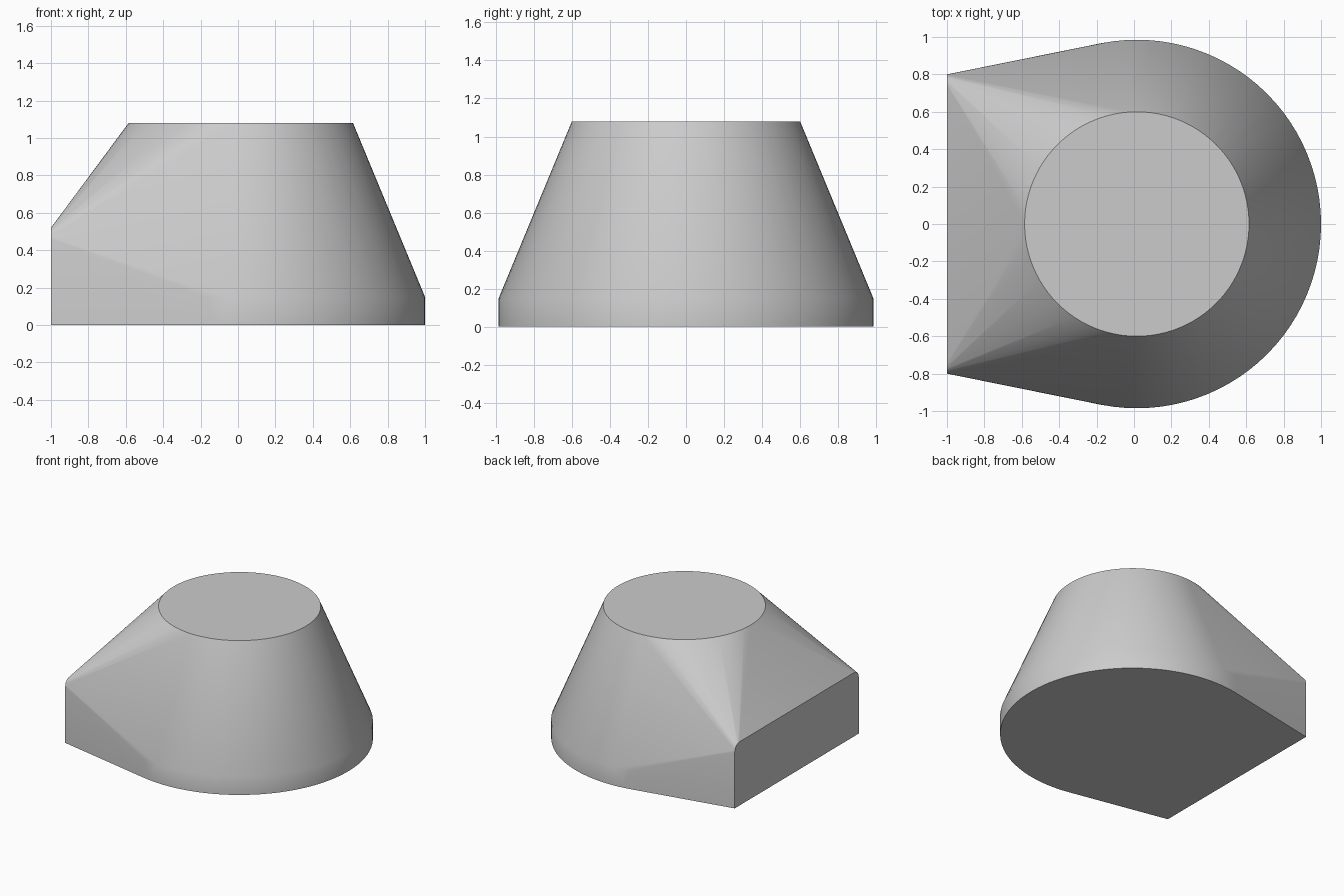
import bpy, bmesh
from math import sin, cos, pi, radians

default = bpy.data.objects.get("Cube")
if default:
    bpy.data.objects.remove(default, do_unlink=True)

CENTRE_X = 0.015
SEGMENTS = 96


def ring(radius, z):
    """Points of a horizontal circle about the dome axis."""
    return [(CENTRE_X + radius * cos(2 * pi * i / SEGMENTS),
             radius * sin(2 * pi * i / SEGMENTS), z) for i in range(SEGMENTS)]


def end_plate(half_width, height, corner, steps=6):
    """Upright end profile with rounded upper corners."""
    points = []
    for side in (-1, 1):
        points.append((-1, side * half_width, 0))
        for i in range(steps + 1):
            a = pi / 2 * i / steps
            points.append((-1, side * (half_width - corner + corner * cos(a)),
                           height - corner + corner * sin(a)))
    return points


# Body: round rim, round top and flat end joined by one taut skin
bm = bmesh.new()
outline = ring(0.985, 0) + ring(0.985, 0.15) + ring(0.6, 1.08)
for p in outline + end_plate(0.8, 0.52, 0.06):
    bm.verts.new(p)
hull = bmesh.ops.convex_hull(bm, input=bm.verts[:])
loose = {g for g in hull["geom_interior"] + hull["geom_unused"]
         if isinstance(g, bmesh.types.BMVert)}
bmesh.ops.delete(bm, geom=list(loose), context="VERTS")
bmesh.ops.dissolve_limit(bm, angle_limit=radians(0.2),
                         verts=bm.verts[:], edges=bm.edges[:])
bmesh.ops.recalc_face_normals(bm, faces=bm.faces[:])
mesh = bpy.data.meshes.new("tapered_body")
bm.to_mesh(mesh)
bm.free()
body = bpy.data.objects.new("tapered_body", mesh)
bpy.context.collection.objects.link(body)

# Plain grey finish
grey = bpy.data.materials.new("light_grey")
grey.use_nodes = True
colour = (0.6, 0.6, 0.6, 1)
grey.diffuse_color = colour
grey.node_tree.nodes["Principled BSDF"].inputs["Base Color"].default_value = colour
mesh.materials.append(grey)

# Smooth skin with crisp rims
bpy.ops.object.select_all(action="DESELECT")
body.select_set(True)
bpy.context.view_layer.objects.active = body
bpy.ops.object.shade_smooth_by_angle(angle=radians(30))
